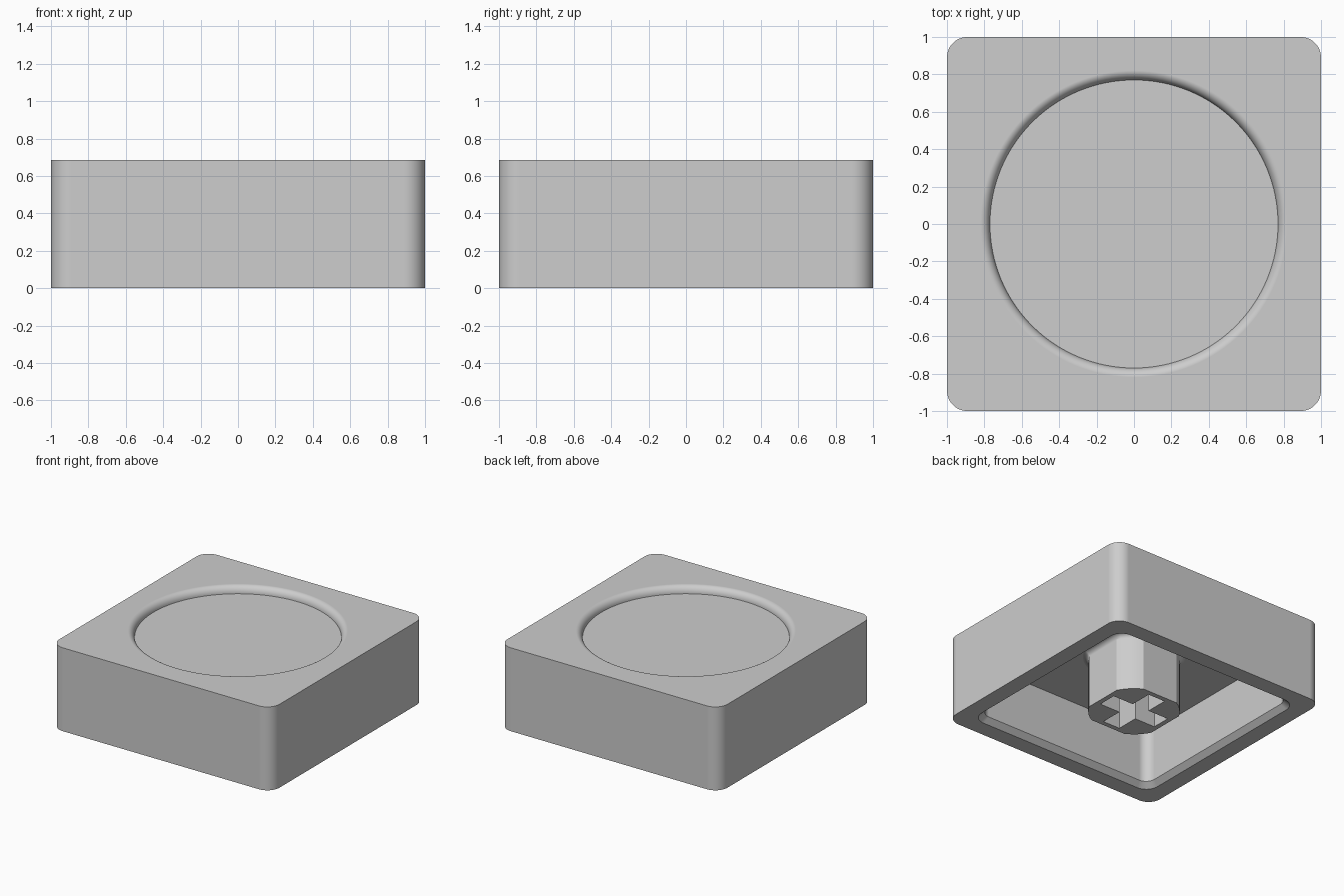
import bpy
import bmesh
from math import cos, sin, pi, radians, acos, asin

if "Cube" in bpy.data.objects:
    bpy.data.objects.remove(bpy.data.objects["Cube"])

HEIGHT = 0.685
CEILING = 0.475

grey = bpy.data.materials.new("light_grey")
grey.use_nodes = True
GREY = (0.61, 0.61, 0.61, 1)
grey.diffuse_color = GREY
grey.node_tree.nodes["Principled BSDF"].inputs["Base Color"].default_value = GREY


def rounded_rect(hx, hy, r, seg=12):
    """Outline of a rectangle with rounded corners."""
    pts = []
    for q, (sx, sy) in enumerate([(1, 1), (-1, 1), (-1, -1), (1, -1)]):
        for i in range(seg + 1):
            a = (q + i / seg) * pi / 2
            pts.append((sx * (hx - r) + r * cos(a), sy * (hy - r) + r * sin(a)))
    return pts


def circle(r, seg=128):
    return [(r * cos(2 * pi * i / seg), r * sin(2 * pi * i / seg)) for i in range(seg)]


def flatted_circle(r, flat, seg=6):
    """Outline of a circle trimmed flat on four sides."""
    start, end = acos(flat / r), asin(flat / r)
    arc = [start + (end - start) * i / seg for i in range(seg + 1)]
    angles = [a + q * pi / 2 for q in range(4) for a in arc]
    return [(r * cos(a), r * sin(a)) for a in angles]


def loft(name, sections):
    """Closed solid through (outline, z) sections, bottom to top."""
    bm = bmesh.new()
    rings = [[bm.verts.new((x, y, z)) for x, y in pts] for pts, z in sections]
    bm.faces.new(rings[0][::-1])
    bm.faces.new(rings[-1])
    for low, high in zip(rings, rings[1:]):
        n = len(low)
        for i in range(n):
            j = (i + 1) % n
            bm.faces.new((low[i], low[j], high[j], high[i]))
    mesh = bpy.data.meshes.new(name)
    bm.to_mesh(mesh)
    bm.free()
    mesh.materials.append(grey)
    obj = bpy.data.objects.new(name, mesh)
    bpy.context.collection.objects.link(obj)
    return obj


def activate(obj):
    bpy.ops.object.select_all(action="DESELECT")
    obj.select_set(True)
    bpy.context.view_layer.objects.active = obj


def cut(obj, cutter):
    """Subtract the cutter and discard it."""
    mod = obj.modifiers.new("cut", "BOOLEAN")
    mod.operation = "DIFFERENCE"
    mod.solver = "EXACT"
    mod.object = cutter
    cutter.hide_render = True
    activate(obj)
    bpy.ops.object.modifier_apply(modifier=mod.name)
    bpy.data.objects.remove(cutter)


# Outer body
outline = rounded_rect(1, 1, 0.11)
body = loft("cap_body", [(outline, 0), (outline, HEIGHT)])

# Hollow underside with a chamfered mouth
inner = rounded_rect(0.82, 0.82, 0.08)
cut(body, loft("cavity_cutter", [
    (rounded_rect(0.885, 0.885, 0.12), -0.02),
    (inner, 0.04),
    (inner, CEILING),
]))

# Round dish in the top, with a softened rim
RIM, SOFT, DEPTH = 0.82, 0.05, 0.058
dish = []
for i in range(9):
    a = i / 8 * pi / 2
    dish.append((circle(RIM - SOFT * cos(a)), HEIGHT - DEPTH + DEPTH * sin(a)))
dish.append((circle(RIM), HEIGHT + 0.1))
cut(body, loft("dish_cutter", dish))

# Mounting stem, flared where it meets the ceiling
STEM_R, FLAT, FLARE = 0.345, 0.305, 0.04
sections = [(flatted_circle(STEM_R, FLAT), 0)]
for i in range(6):
    a = i / 5 * pi / 2
    d = FLARE * (1 - cos(a))
    sections.append((flatted_circle(STEM_R + d, FLAT + d), CEILING - FLARE + FLARE * sin(a)))
sections.append((sections[-1][0], CEILING + 0.01))
stem = loft("mounting_stem", sections)

# Cross-shaped socket in the stem
L, T = 0.265, 0.078
cross = [(L, -T), (L, T), (T, T), (T, L), (-T, L), (-T, T),
         (-L, T), (-L, -T), (-T, -T), (-T, -L), (T, -L), (T, -T)]
cut(stem, loft("socket_cutter", [(cross[:-1] + [(T, -T)], -0.1), (cross, CEILING)]))

# Smooth curves, flat planes
for part in (body, stem):
    activate(part)
    bpy.ops.object.shade_smooth_by_angle(angle=radians(30))
    weighted = part.modifiers.new("flat_planes", "WEIGHTED_NORMAL")
    weighted.keep_sharp = True
